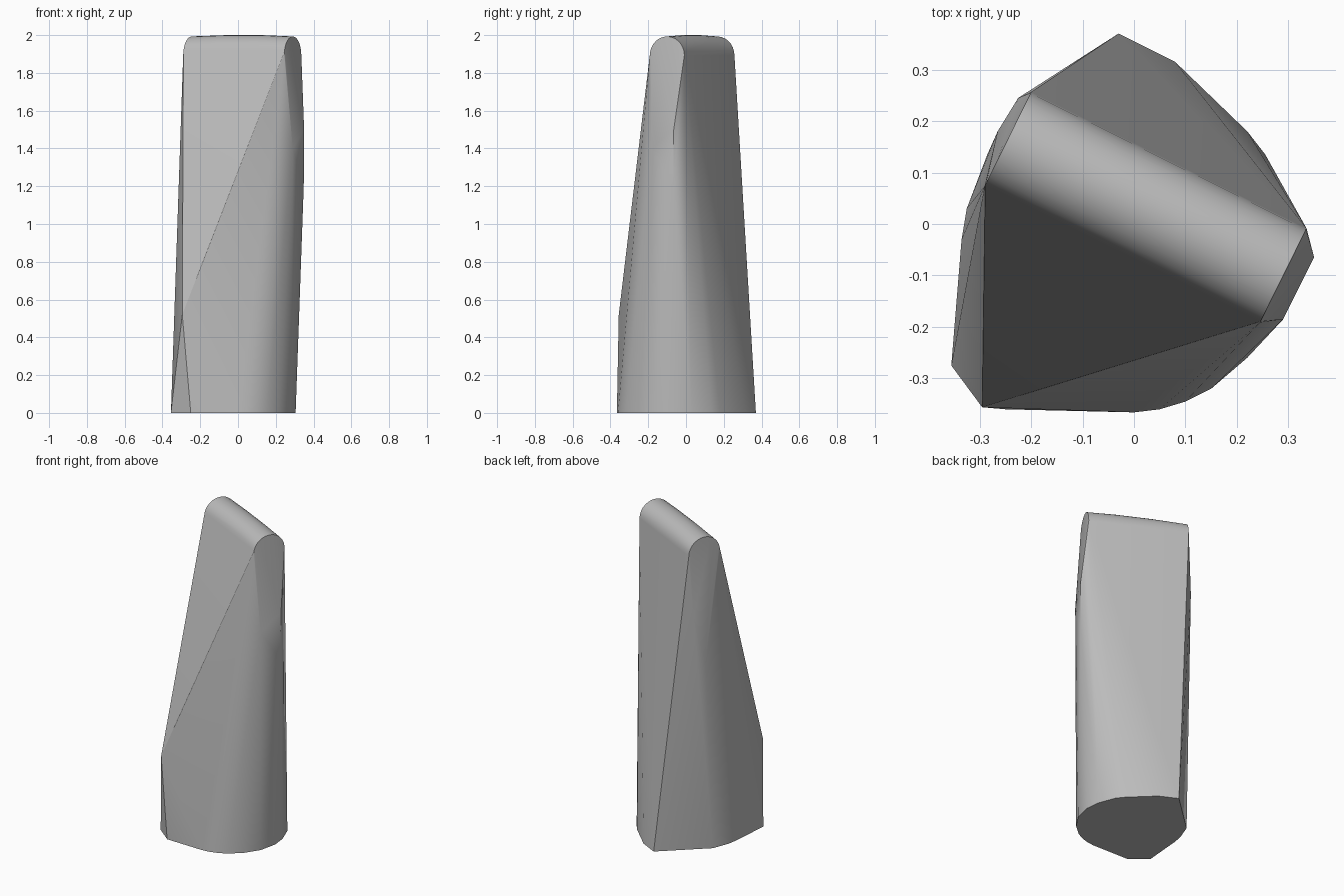
import bpy, bmesh, math
from mathutils import Vector

cube = bpy.data.objects.get("Cube")
if cube:
    bpy.data.objects.remove(cube, do_unlink=True)

# Plain grey stone
stone = bpy.data.materials.new("stone_grey")
stone.use_nodes = True
colour = (0.5, 0.5, 0.5, 1)
stone.diffuse_color = colour
stone.node_tree.nodes["Principled BSDF"].inputs["Base Color"].default_value = colour

# Foot outline, lying on the ground
foot = [(-0.03, 0.37), (0.08, 0.315), (0.22, 0.18), (0.255, 0.135),
        (0.295, 0.03), (0.305, -0.06), (0.28, -0.17), (0.22, -0.26),
        (0.15, -0.32), (0.1, -0.345), (0.05, -0.36), (0, -0.366),
        (-0.25, -0.36), (-0.355, -0.275), (-0.335, -0.03),
        (-0.325, 0.03), (-0.285, 0.135)]
points = [Vector((x, y, 0)) for x, y in foot]

# Bulges on the flanks and the front corner
points += [Vector(p) for p in [
    (-0.295, -0.356, 0.52),
    (0.35, -0.065, 1.5), (0.348, -0.068, 1.2),
    (0.29, -0.185, 1.4),
    (-0.225, 0.245, 1.5), (-0.265, 0.18, 1.2)]]

# Rounded ridge: half-round sections between the two ends
left_end, right_end = Vector((-0.245, 0.165, 0)), Vector((0.29, -0.1, 0))
along = (right_end - left_end).normalized()
across = Vector((-along.y, along.x, 0))
STEPS = 14
for t in (0, 0.35, 0.7, 1):
    centre = left_end.lerp(right_end, t)
    rise = 0.1 if t in (0, 1) else 0.107
    for i in range(STEPS + 1):
        a = math.pi * i / STEPS
        points.append(centre + across * (0.102 * math.cos(a))
                      + Vector((0, 0, 1.893 + rise * math.sin(a))))

# Wrap the points in one convex skin
bm = bmesh.new()
for p in points:
    bm.verts.new(p)
hull = bmesh.ops.convex_hull(bm, input=bm.verts)
spare = {g for g in hull["geom_interior"] + hull["geom_unused"]
         if isinstance(g, bmesh.types.BMVert)}
bmesh.ops.delete(bm, geom=list(spare), context="VERTS")
bmesh.ops.dissolve_limit(bm, angle_limit=math.radians(0.5),
                         verts=bm.verts, edges=bm.edges)
bmesh.ops.recalc_face_normals(bm, faces=bm.faces)
mesh = bpy.data.meshes.new("standing_stone")
bm.to_mesh(mesh)
bm.free()
mesh.materials.append(stone)

stone_obj = bpy.data.objects.new("standing_stone", mesh)
bpy.context.collection.objects.link(stone_obj)
bpy.ops.object.select_all(action="DESELECT")
stone_obj.select_set(True)
bpy.context.view_layer.objects.active = stone_obj
bpy.ops.object.shade_smooth_by_angle(angle=math.radians(20))
